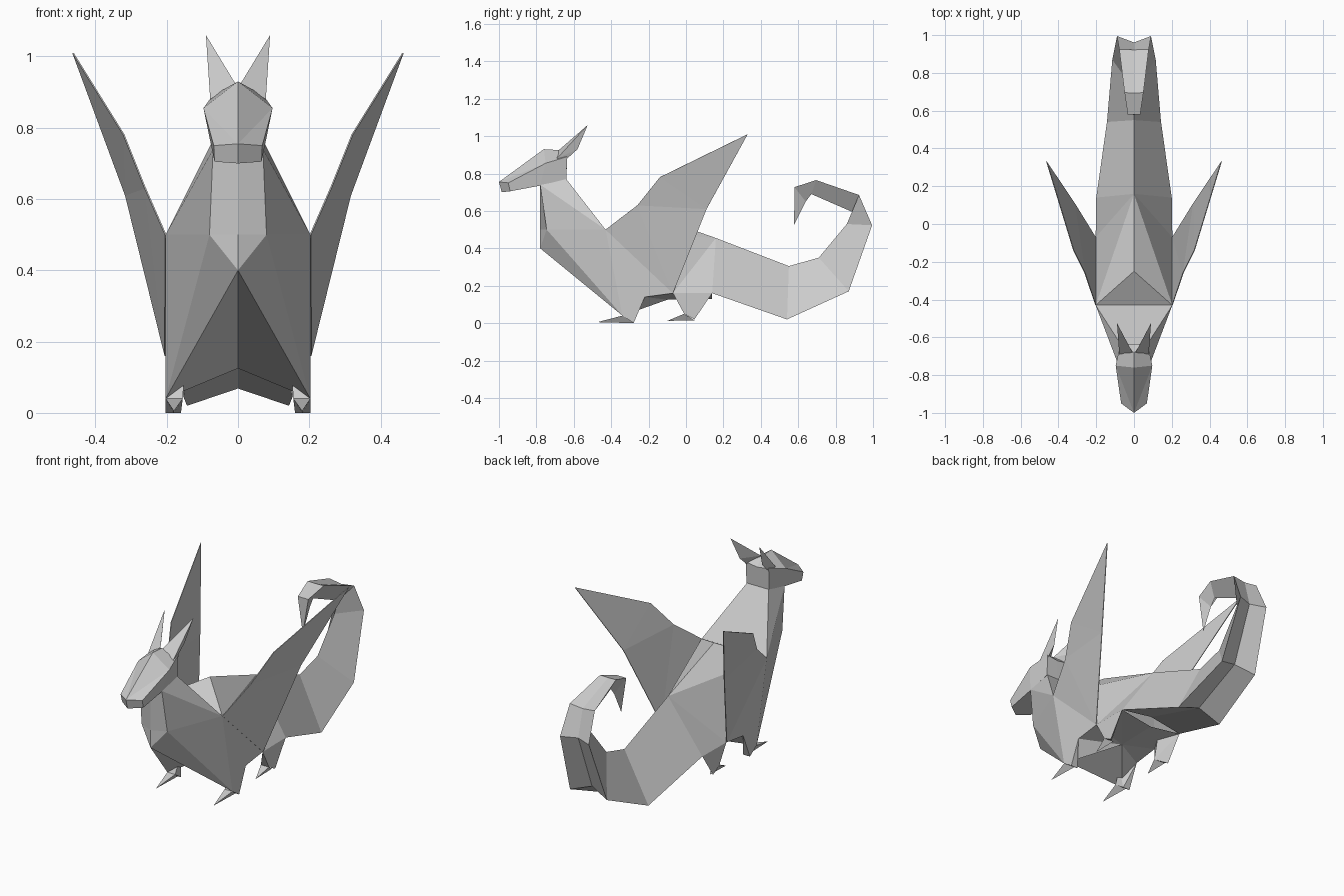
import bpy, bmesh
from mathutils import Vector

if "Cube" in bpy.data.objects:
    bpy.data.objects.remove(bpy.data.objects["Cube"])

paper = bpy.data.materials.new("light_grey_paper")
paper.diffuse_color = (0.6, 0.6, 0.6, 1)
paper.use_nodes = True
paper.node_tree.nodes["Principled BSDF"].inputs["Base Color"].default_value = paper.diffuse_color


def finish(name, bm):
    bmesh.ops.remove_doubles(bm, verts=bm.verts, dist=0.0005)
    bmesh.ops.recalc_face_normals(bm, faces=bm.faces)
    mesh = bpy.data.meshes.new(name)
    bm.to_mesh(mesh)
    bm.free()
    mesh.materials.append(paper)
    obj = bpy.data.objects.new(name, mesh)
    bpy.context.collection.objects.link(obj)
    return obj


def folded(name, points, faces):
    """Build faces from named points, mirrored across x = 0."""
    bm = bmesh.new()
    for side in (1, -1):
        verts = {k: bm.verts.new((p[0] * side, p[1], p[2])) for k, p in points.items()}
        for face in faces.split():
            bm.faces.new([verts[k] for k in face])
    return finish(name, bm)


def hulls(name, *groups):
    """Faceted solid wrapped round each group of points, one pair per side."""
    for side, label in ((1, "right"), (-1, "left")):
        bm = bmesh.new()
        for group in groups:
            vs = [bm.verts.new((x * side, y, z)) for x, y, z in group]
            res = bmesh.ops.convex_hull(bm, input=vs)
            loose = [v for v in res["geom_interior"] if isinstance(v, bmesh.types.BMVert)]
            bmesh.ops.delete(bm, geom=loose, context='VERTS')
        finish(label + "_" + name, bm)


# Body and neck, with a ridged back, ridged chest and hollow belly
folded("body", {
    "R": (0, -.25, .60), "S": (0, .16, .455), "A": (.203, -.43, .50),
    "D": (.203, -.07, .16), "H": (.20, .14, .16), "E": (.203, -.22, .14),
    "F": (.203, -.34, .04), "P": (0, -.78, .40), "n": (.08, -.745, .50),
    "N": (0, -.78, .50), "t": (.07, -.78, .74), "T": (0, -.78, .73),
    "b": (.068, -.64, .77), "B": (0, -.64, .77), "V": (0, -.43, .50),
    "C": (0, -.10, .125), "G": (0, .14, .13)},
    "RVA RAS SHD SDA ADEF AFn nFP NnP TtnN tbA tAn bBVA tTBb PFC FEC EDC DHC CHG")

# Tail: (inner ridge y,z), (outer edge y,z), half width, groove depth
sections = [
    ((.16, .455), (.14, .16), .20, .1), ((.55, .305), (.54, .02), .143, .17),
    ((.71, .35), (.87, .17), .115, .2), ((.86, .53), (.995, .523), .09, .25),
    ((.895, .592), (.925, .685), .078, .1), ((.67, .69), (.695, .765), .05, .02),
    ((.64, .65), (.58, .727), .033, .0)]
bm = bmesh.new()
rings = []
for inner, outer, w, groove in sections:
    i, o = Vector((0, *inner)), Vector((0, *outer))
    side = Vector((w, 0, 0))
    rings.append([bm.verts.new(p) for p in (i, o + side, o.lerp(i, groove), o - side)])
for a, b in zip(rings, rings[1:]):
    for k in range(4):
        m = (k + 1) % 4
        bm.faces.new((a[k], a[m], b[m], b[k]))
tip = bm.verts.new((0, .578, .525))
for k in range(4):
    bm.faces.new((rings[-1][k], rings[-1][(k + 1) % 4], tip))
finish("tail", bm)

# Head: wedge snout, wide cheeks, flat back
folded("head", {
    "S": (0, -1, .755), "s": (.068, -.95, .75), "u": (.066, -.94, .705),
    "U": (0, -.985, .70), "K": (.097, -.75, .855), "Q": (0, -.76, .93),
    "q": (0, -.68, .925), "a": (.072, -.635, .89), "A": (0, -.635, .88),
    "b": (.07, -.64, .77), "B": (0, -.64, .77), "j": (.07, -.78, .735),
    "J": (0, -.78, .735)},
    "SsuU SsK SKQ QKaq Ksuj Kjba UujJ jbBJ abBA qaA")

# Horns swept back and outward
hulls("horn", [(.008, -.68, .925), (.078, -.69, .88), (.066, -.635, .88),
               (.07, -.58, .93), (.09, -.525, 1.06)])

# Wings: thin folded sheets rising from the flanks
wings = folded("wings", {
    "A": (.203, -.43, .50), "M": (.26, -.26, .63), "B": (.32, -.14, .78),
    "T": (.463, .33, 1.01), "C": (.315, .11, .61), "D": (.204, -.07, .16)},
    "DAM DMC MBC BTC")
thick = wings.modifiers.new("sheet_thickness", 'SOLIDIFY')
thick.thickness = 0.004
thick.offset = 0

# Legs, each with a pointed toe
hulls("front_leg",
      [(.203, -.34, .04), (.203, -.22, .14), (.203, -.28, 0), (.15, -.30, .12),
       (.155, -.34, .04), (.16, -.28, 0)],
      [(.203, -.34, .04), (.155, -.34, .04), (.18, -.28, 0), (.18, -.475, .005)])
hulls("hind_leg",
      [(.203, -.07, .16), (.20, .14, .16), (.20, .045, .02), (.20, -.01, .05),
       (.14, .03, .16), (.15, -.01, .05)],
      [(.20, -.01, .05), (.15, -.01, .05), (.18, .045, .015), (.18, -.10, .012)])
